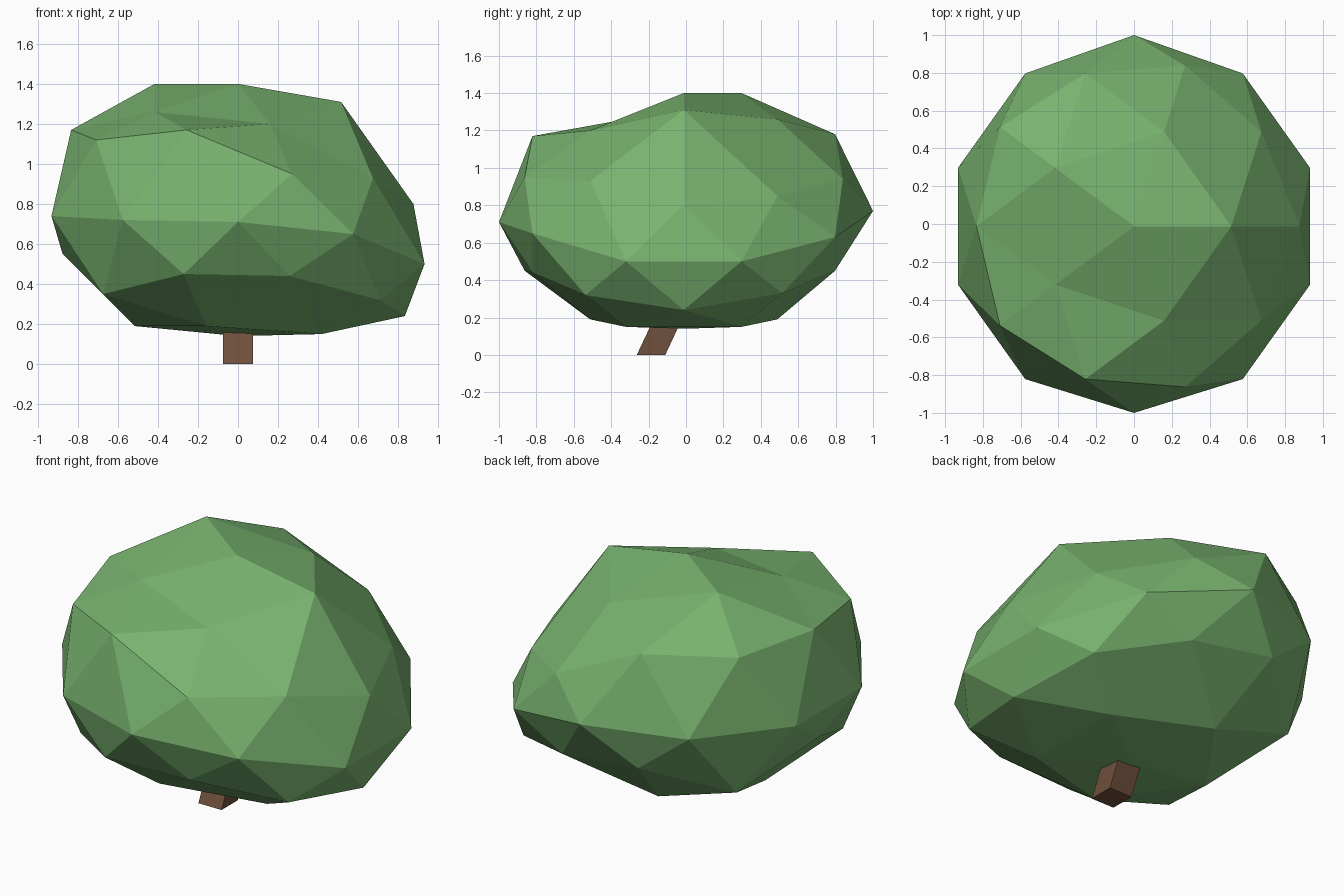
import bpy, bmesh, math

if "Cube" in bpy.data.objects:
    bpy.data.objects.remove(bpy.data.objects["Cube"])


def finish(bm, name, color):
    bmesh.ops.recalc_face_normals(bm, faces=bm.faces)
    me = bpy.data.meshes.new(name)
    bm.to_mesh(me)
    bm.free()
    ob = bpy.data.objects.new(name, me)
    bpy.context.collection.objects.link(ob)
    mat = bpy.data.materials.new(name + "_color")
    mat.diffuse_color = color
    mat.use_nodes = True
    mat.node_tree.nodes["Principled BSDF"].inputs["Base Color"].default_value = mat.diffuse_color
    me.materials.append(mat)
    return ob


# Foliage: icosphere whose rings are pushed to uneven heights
# (ring level on the unit sphere, heights counter-clockwise from +x)
RINGS = [
    (1.0, [1.40]),
    (0.851, [1.31, 1.26, 1.40, 1.26, 1.20]),
    (0.526, [0.85, 1.18, 1.17, 1.17, 0.93]),
    (0.447, [0.80, 0.94, 1.17, 1.12, 0.95]),
    (0.0, [0.50, 0.63, 0.77, 0.755, 0.74, 0.74, 0.72, 0.71, 0.65, 0.50]),
    (-0.447, [0.33, 0.52, 0.55, 0.45, 0.32]),
    (-0.526, [0.24, 0.45, 0.35, 0.35, 0.44]),
    (-0.851, [0.15, 0.19, 0.19, 0.19, 0.15]),
    (-1.0, [0.14]),
]
bm = bmesh.new()
bmesh.ops.create_icosphere(bm, subdivisions=2, radius=1)
rings = [([v for v in bm.verts if abs(v.co.z - level) < 0.03], heights)
         for level, heights in RINGS]
for verts, heights in rings:
    verts.sort(key=lambda v: round(math.degrees(math.atan2(v.co.y, v.co.x))) % 360)
    for v, z in zip(verts, heights):
        y = v.co.y if abs(v.co.y) > 0.99 else v.co.y - 0.012
        v.co = (v.co.x * 0.98, y, z)
finish(bm, "foliage", (0.19, 0.45, 0.16, 1))

# Trunk: square post leaning backwards into the foliage
bm = bmesh.new()
bmesh.ops.create_cube(bm, size=1)
for v in bm.verts:
    z = (v.co.z + 0.5) * 0.3
    v.co = (v.co.x * 0.152, v.co.y * 0.152 - 0.187 + 0.47 * z, z)
finish(bm, "trunk", (0.16, 0.08, 0.045, 1))
